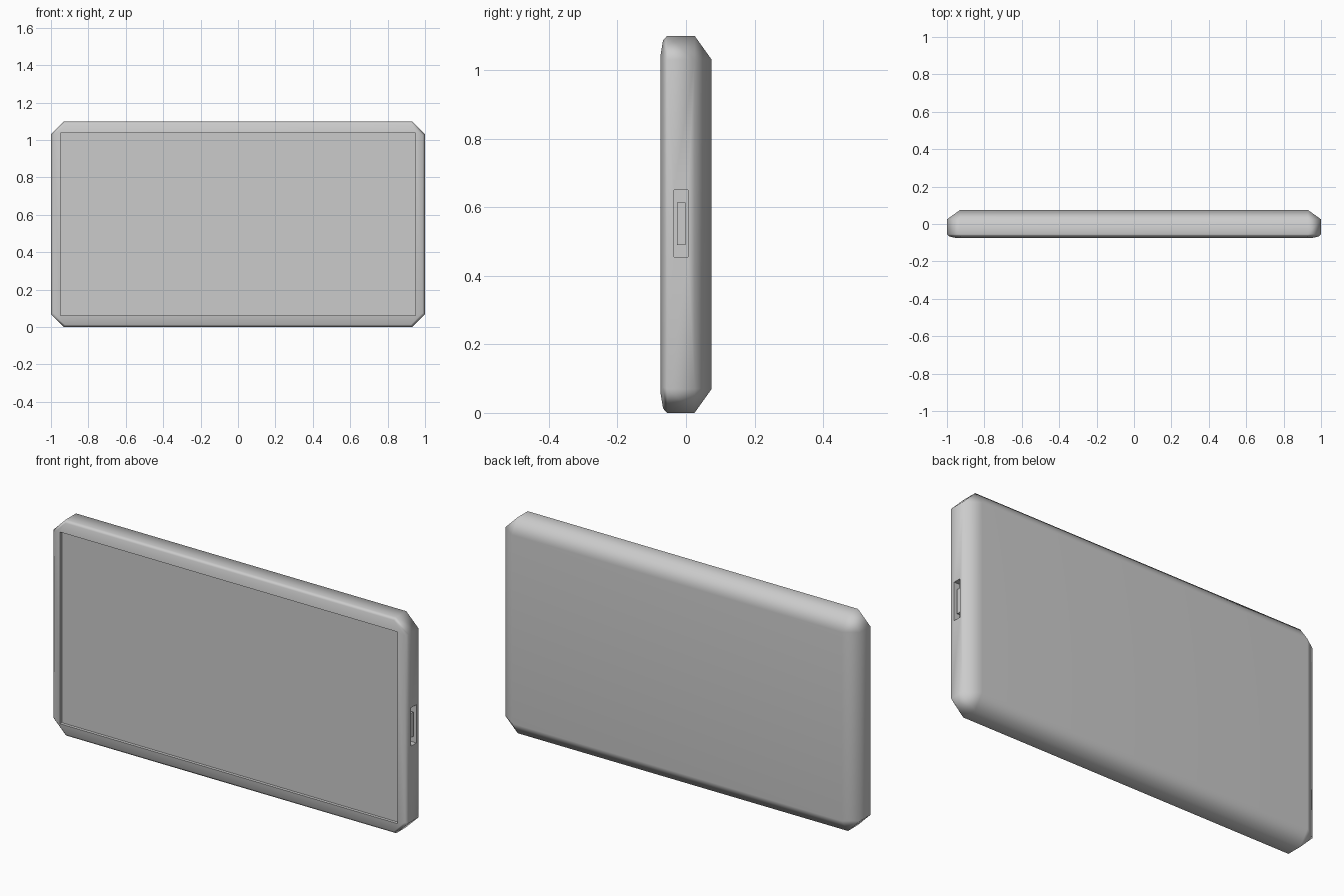
import bpy, bmesh, math

if "Cube" in bpy.data.objects:
    bpy.data.objects.remove(bpy.data.objects["Cube"])

MID_Z = 0.55


def ring(bm, y, hx, hz, c):
    """Rectangle with clipped corners; c = 0 gives sharp corners."""
    pts = [(hx, hz - c), (hx - c, hz), (c - hx, hz), (-hx, hz - c),
           (-hx, c - hz), (c - hx, -hz), (hx - c, -hz), (hx, c - hz)]
    return [bm.verts.new((x, y, MID_Z + z)) for x, z in pts]


def place(face, x, y0, y1, z0, z1):
    """Move a four-sided face to a given rectangle on the side."""
    mid = face.calc_center_median()
    for v in face.verts:
        v.co = (x, y1 if v.co.y > mid.y else y0, z1 if v.co.z > mid.z else z0)


def inset(bm, face):
    bmesh.ops.inset_individual(bm, faces=[face], thickness=0.002)
    return face


def step(bm, face, dx):
    """Extrude a face along x and return the new cap."""
    new = bmesh.ops.extrude_discrete_faces(bm, faces=[face])["faces"][0]
    for v in new.verts:
        v.co.x += dx
    return new


bm = bmesh.new()

# Casing cross-sections from the back plate to the recessed screen
sections = [(0.075, 0.93, 0.48, 0), (0.025, 1, 0.55, 0.07),
            (-0.055, 1, 0.55, 0.07), (-0.067, 0.987, 0.537, 0.062),
            (-0.075, 0.95, 0.488, 0), (-0.06, 0.95, 0.488, 0)]
rings = [ring(bm, *s) for s in sections]
side = None
for k, (a, b) in enumerate(zip(rings, rings[1:])):
    for i in range(8):
        j = (i + 1) % 8
        f = bm.faces.new((a[i], a[j], b[j], b[i]))
        if k == 1 and i == 7:
            side = f
bm.faces.new(rings[0])
bm.faces.new(rings[-1])

# Charging port on the right side, with a tongue inside
inset(bm, side)
place(side, 1, -0.035, 0.006, 0.455, 0.65)
floor = step(bm, side, -0.03)
inset(bm, floor)
place(floor, 0.97, -0.026, -0.002, 0.49, 0.613)
step(bm, floor, 0.02)

bmesh.ops.remove_doubles(bm, verts=bm.verts[:], dist=0.0005)
bmesh.ops.recalc_face_normals(bm, faces=bm.faces[:])
mesh = bpy.data.meshes.new("tablet_casing")
bm.to_mesh(mesh)
bm.free()
casing = bpy.data.objects.new("tablet_casing", mesh)
bpy.context.collection.objects.link(casing)

# Soft rounded edges, flat front and back
bpy.context.view_layer.objects.active = casing
casing.select_set(True)
bpy.ops.object.shade_smooth_by_angle(angle=math.radians(60))
weighted = casing.modifiers.new("flat_panels", "WEIGHTED_NORMAL")
weighted.keep_sharp = True
